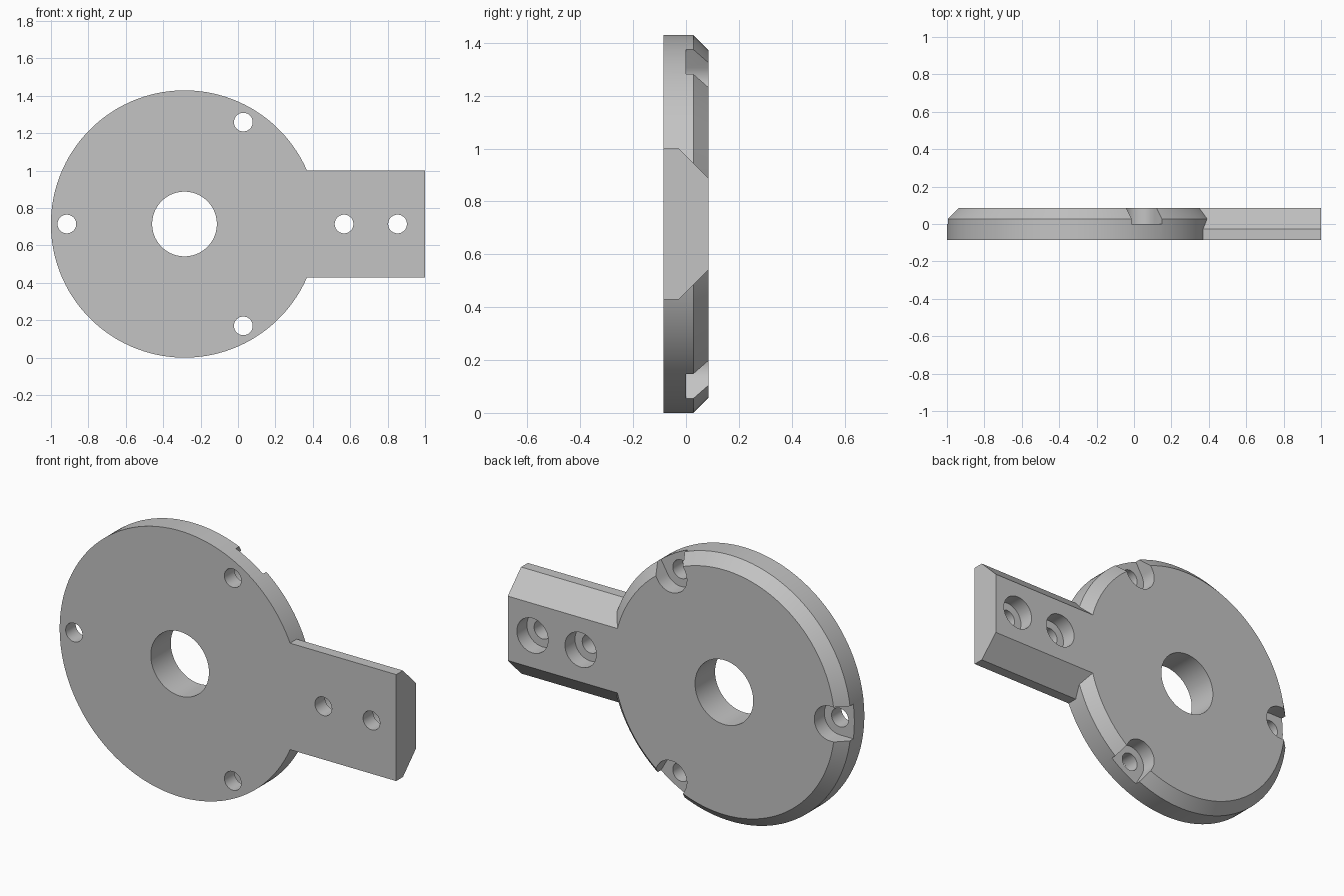
import bpy, bmesh
from math import cos, sin, pi, radians
from mathutils import Vector

if "Cube" in bpy.data.objects:
    bpy.data.objects.remove(bpy.data.objects["Cube"], do_unlink=True)

CX, CZ, R = -0.286, 0.7145, 0.7145
FRONT, BACK, FLOOR = -0.085, 0.085, 0.0
HOLE_R, BORE_R = 0.05, 0.093

grey = bpy.data.materials.new("plain_grey")
grey.use_nodes = True
colour = (0.55, 0.55, 0.55, 1)
grey.diffuse_color = colour
grey.node_tree.nodes["Principled BSDF"].inputs["Base Color"].default_value = colour


def circle(x, z, r, n=48):
    return [(x + r * cos(2 * pi * i / n), z + r * sin(2 * pi * i / n)) for i in range(n)]


def loft(name, sections):
    """Solid through matching xz outlines placed at the given depths."""
    bm = bmesh.new()
    rings = [[bm.verts.new((x, y, z)) for x, z in pts] for y, pts in sections]
    n = len(rings[0])
    for a, b in zip(rings, rings[1:]):
        for i in range(n):
            j = (i + 1) % n
            bm.faces.new((a[i], a[j], b[j], b[i]))
    bm.faces.new(rings[0])
    bm.faces.new(rings[-1])
    bmesh.ops.recalc_face_normals(bm, faces=bm.faces)
    mesh = bpy.data.meshes.new(name)
    bm.to_mesh(mesh)
    bm.free()
    mesh.materials.append(grey)
    obj = bpy.data.objects.new(name, mesh)
    bpy.context.collection.objects.link(obj)
    return obj


def combine(target, tool, operation):
    tool.hide_render = True
    mod = target.modifiers.new("boolean", 'BOOLEAN')
    mod.operation, mod.solver, mod.object = operation, 'EXACT', tool
    bpy.context.view_layer.objects.active = target
    bpy.ops.object.modifier_apply(modifier=mod.name)
    bpy.data.objects.remove(tool, do_unlink=True)


def cut(target, outline, start):
    """Remove an outline from the given depth out through the back."""
    combine(target, loft("cutter", [(start, outline), (BACK + 0.1, outline)]), 'DIFFERENCE')


def arm_outline(half):
    return [(0, CZ - half), (1, CZ - half), (1, CZ + half), (0, CZ + half)]


def slot_outline(x, z, angle):
    """U shape, round at the hole and open toward the rim."""
    out = Vector((cos(angle), sin(angle)))
    centre = Vector((x, z))
    arc = [centre + BORE_R * Vector((cos(t), sin(t)))
           for t in (angle + pi / 2 + pi * i / 24 for i in range(25))]
    return [tuple(p) for p in arc + [arc[-1] + out * 0.2, arc[0] + out * 0.2]]


# Round plate with a chamfered back rim, joined to the bevelled arm
plate = loft("round_plate_with_arm", [
    (FRONT, circle(CX, CZ, R, 144)),
    (0.028, circle(CX, CZ, R, 144)),
    (BACK, circle(CX, CZ, R - 0.057, 144))])
arm = loft("arm", [(FRONT, arm_outline(0.286)), (-0.028, arm_outline(0.286)),
                   (BACK, arm_outline(0.173))])
combine(plate, arm, 'UNION')

# Central bore
cut(plate, circle(CX, CZ, 0.173, 72), FRONT - 0.1)

# Rim holes, each in a slot that opens through the rim
for degrees in (60, 180, 300):
    a = radians(degrees)
    x, z = CX + 0.629 * cos(a), CZ + 0.629 * sin(a)
    cut(plate, slot_outline(x, z, a), FLOOR)
    cut(plate, circle(x, z, HOLE_R), FRONT - 0.1)

# Counterbored arm holes
for x in (0.567, 0.853):
    cut(plate, circle(x, CZ, BORE_R), FLOOR)
    cut(plate, circle(x, CZ, HOLE_R), FRONT - 0.1)

bpy.ops.object.select_all(action='DESELECT')
plate.select_set(True)
bpy.context.view_layer.objects.active = plate
bpy.ops.object.shade_smooth_by_angle(angle=radians(30))
